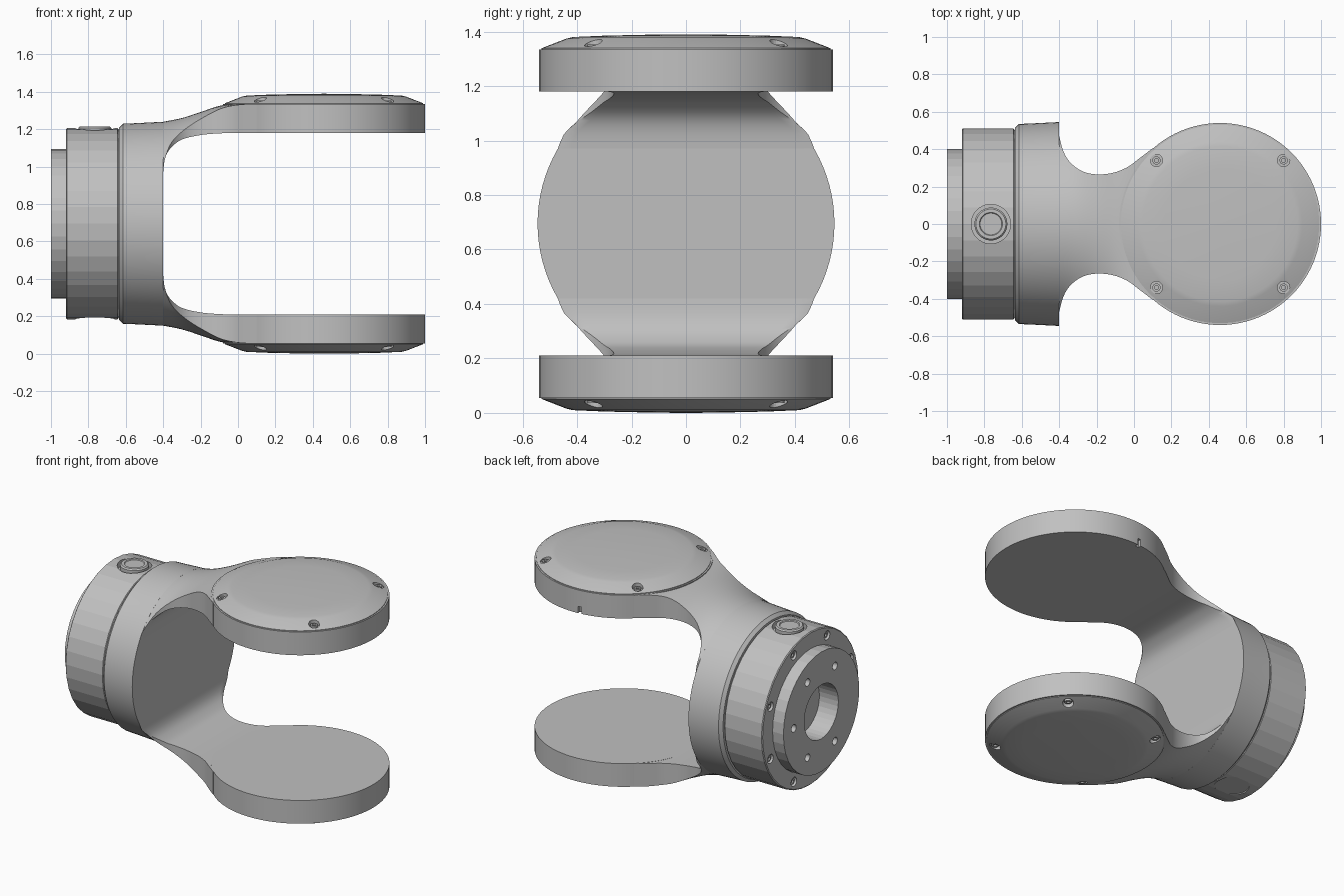
import bpy, bmesh, math
from mathutils import Matrix, Vector

cube = bpy.data.objects.get("Cube")
if cube:
    bpy.data.objects.remove(cube, do_unlink=True)

MID = 0.695          # height of the fork's long axis
DISC_X, DISC_R = 0.46, 0.54
INNER, OUTER = 0.485, 0.64   # arm faces, measured from the axis

grey = bpy.data.materials.new("metal grey")
grey.use_nodes = True
grey.diffuse_color = (0.53, 0.53, 0.53, 1)
grey.node_tree.nodes["Principled BSDF"].inputs["Base Color"].default_value = (0.53, 0.53, 0.53, 1)

ALONG_X = Matrix.Translation((0, 0, MID)) @ Matrix.Rotation(math.pi / 2, 4, 'Y')


def upright(x, y, side=1):
    """Frame whose z runs away from the axis, upward or downward."""
    turn = Matrix.Identity(4) if side > 0 else Matrix.Rotation(math.pi, 4, 'X')
    return Matrix.Translation((x, y, MID)) @ turn


def finish(name, bm, smooth=30):
    bmesh.ops.remove_doubles(bm, verts=bm.verts, dist=1e-5)
    bmesh.ops.recalc_face_normals(bm, faces=bm.faces)
    mesh = bpy.data.meshes.new(name)
    bm.to_mesh(mesh)
    bm.free()
    mesh.materials.append(grey)
    if smooth:
        mesh.shade_smooth()
        mesh.set_sharp_from_angle(angle=math.radians(smooth))
    obj = bpy.data.objects.new(name, mesh)
    bpy.context.scene.collection.objects.link(obj)
    return obj


def add_revolve(bm, profile, frame, sides):
    """Turn (height, radius) points around the frame's z axis."""
    rings = []
    for h, r in profile:
        angles = [2 * math.pi * i / sides for i in range(sides)]
        rings.append([bm.verts.new(frame @ Vector((r * math.cos(a), r * math.sin(a), h)))
                      for a in angles] if r else [bm.verts.new(frame @ Vector((0, 0, h)))])
    for low, high in zip(rings, rings[1:]):
        for i in range(sides):
            j = (i + 1) % sides
            quad = [low[i % len(low)], low[j % len(low)], high[j % len(high)], high[i % len(high)]]
            bm.faces.new(list(dict.fromkeys(quad)))
    for ring in (rings[0], rings[-1]):
        if len(ring) > 1:
            bm.faces.new(ring)


def revolve(name, profile, frame, sides=64, smooth=30):
    bm = bmesh.new()
    add_revolve(bm, profile, frame, sides)
    return finish(name, bm, smooth)


def drill(obj, holes, smooth=30):
    """Cut cylinders (frame, start, end, radius, sides) out of an object."""
    bm = bmesh.new()
    for frame, start, end, r, sides in holes:
        add_revolve(bm, [(start, r), (end, r)], frame, sides)
    cut(obj, finish("cutter", bm), smooth)


def cut(obj, cutter, smooth=30):
    cutter.hide_render = True
    mod = obj.modifiers.new("cut", 'BOOLEAN')
    mod.operation, mod.solver, mod.object = 'DIFFERENCE', 'EXACT', cutter
    bpy.context.view_layer.update()
    graph = bpy.context.evaluated_depsgraph_get()
    mesh = bpy.data.meshes.new_from_object(obj.evaluated_get(graph))
    obj.modifiers.clear()
    obj.data = mesh
    if smooth:
        mesh.set_sharp_from_angle(angle=math.radians(smooth))
    bpy.data.objects.remove(cutter, do_unlink=True)


def sample(points, x):
    """Smooth (Catmull-Rom style) value of a curve of (x, value) points."""
    for i in range(len(points) - 1):
        (x0, a), (x1, b) = points[i], points[i + 1]
        if x <= x1:
            p, n = points[max(i - 1, 0)], points[min(i + 2, len(points) - 1)]
            t, d = (x - x0) / (x1 - x0), x1 - x0
            ma, mb = (b - p[1]) / (x1 - p[0]) * d, (n[1] - a) / (n[0] - x0) * d
            return ((2*t**3 - 3*t*t + 1) * a + (t**3 - 2*t*t + t) * ma
                    + (3*t*t - 2*t**3) * b + (t**3 - t*t) * mb)
    return points[-1][1]


# Faceted mounting base with a flange and a central bore
base = revolve("mounting_base", [
    (-0.86, 0), (-0.86, 0.18), (-1, 0.18), (-1, 0.4), (-0.92, 0.4), (-0.92, 0.505),
    (-0.915, 0.511), (-0.645, 0.511), (-0.635, 0.5), (-0.6, 0.5), (-0.6, 0)],
    ALONG_X, 36, 0)


def around(angle, r):
    return ALONG_X @ Matrix.Rotation(angle, 4, 'Z') @ Matrix.Translation((0, r, 0))


flange_holes = [(around(math.pi / 3 * k, 0.29), -1.1, -0.93, 0.025, 16) for k in range(6) if k != 3]
rim_frames = [around(math.pi / 4 * (k + 0.5), 0.457) for k in range(8)]
rim_holes = [(f, -1.1, -0.895, 0.03, 16) for f in rim_frames]
ports = [(upright(-0.765, 0), 0.47, 0.7, 0.105, 40),
         (upright(-0.765, 0, -1), 0.502, 0.7, 0.105, 40)]
drill(base, flange_holes + rim_holes + ports, 0)

for f in rim_frames:
    revolve("rim_screw", [(-0.89, 0.02), (-0.91, 0.02), (-0.91, 0.01), (-0.9, 0.01), (-0.9, 0)],
            f, 16)

# Round push button on top of the base
revolve("push_button", [(0.46, 0.088), (0.512, 0.088), (0.52, 0.08), (0.52, 0.062),
                        (0.515, 0.058), (0.515, 0)], upright(-0.765, 0), 40)

# Smooth collar that carries both arms
revolve("fork_collar", [(-0.635, 0), (-0.635, 0.515), (-0.615, 0.535), (-0.56, 0.537),
                        (-0.48, 0.541), (-0.4, 0.545), (-0.4, 0)], ALONG_X, 96)

# Neck curves along x: half width, inner face and outer face
WIDTH = [(-0.4, 0.47), (-0.38, 0.395), (-0.35, 0.34), (-0.3, 0.295), (-0.25, 0.273),
         (-0.18, 0.265), (-0.1, 0.277), (-0.03, 0.307), (0.03, 0.352), (0.1, 0.405)]
INSIDE = [(-0.4, 0.275), (-0.395, 0.325), (-0.38, 0.375), (-0.35, 0.415), (-0.3, 0.45),
          (-0.2, 0.474), (-0.1, 0.483), (0, 0.486), (0.1, 0.486)]
OUTSIDE = [(-0.4, 0.545), (-0.3, 0.565), (-0.2, 0.597), (-0.1, 0.63), (-0.03, 0.639), (0.1, 0.639)]


def neck(name, side):
    """Arm root that blends from the round collar into the flat disc."""
    bm = bmesh.new()
    steps, across, sections = 40, 20, []
    for i in range(steps + 1):
        x = -0.4 + 0.5 * (i / steps) ** 1.5
        w, low, top = sample(WIDTH, x), sample(INSIDE, x), sample(OUTSIDE, x)
        t = min(1, (x + 0.4) / 0.46)
        blend = t * t * (3 - 2 * t)
        outer, inner = [], []
        for k in range(across + 1):
            y = w * (2 * k / across - 1)
            arch = math.sqrt(max(top * top - y * y, 0))
            h = max(low + 0.001, arch + (top - arch) * blend)
            outer.append(bm.verts.new((x, y, MID + side * h)))
            inner.append(bm.verts.new((x, y, MID + side * low)))
        sections.append(outer + inner[::-1])
    count = len(sections[0])
    for a, b in zip(sections, sections[1:]):
        for k in range(count):
            m = (k + 1) % count
            bm.faces.new((a[k], a[m], b[m], b[k]))
    bm.faces.new(sections[0])
    bm.faces.new(sections[-1])
    return finish(name, bm, 35)


for label, side in (("upper", 1), ("lower", -1)):
    neck(label + "_neck", side)
    frame = upright(DISC_X, 0, side)
    disc = revolve(label + "_disc", [(INNER, DISC_R), (OUTER, DISC_R)], frame, 96)

    # Small alignment notch in the rim of the upper disc
    if side > 0:
        bm = bmesh.new()
        bmesh.ops.create_cube(bm, size=1, matrix=Matrix.Translation((0.41, 0.54, MID + INNER))
                              @ Matrix.Diagonal((0.025, 0.05, 0.09, 1)))
        cut(disc, finish("cutter", bm, 0))

    # Domed cover with four sunken screws
    cover = revolve(label + "_cover", [
        (OUTER - 0.01, 0.53), (OUTER + 0.004, 0.53), (0.679, 0.44), (0.685, 0.415),
        (0.69, 0.3), (0.694, 0.12), (0.695, 0)], frame, 96, 12)
    spots = [upright(DISC_X + sx * 0.34, sy * 0.34, side) for sx in (-1, 1) for sy in (-1, 1)]
    drill(cover, [(f, 0.644, 0.75, 0.033, 20) for f in spots], 12)
    for f in spots:
        revolve(label + "_cover_screw", [(0.64, 0.022), (0.658, 0.022), (0.658, 0.011),
                                         (0.648, 0.011), (0.648, 0)], f, 16)
